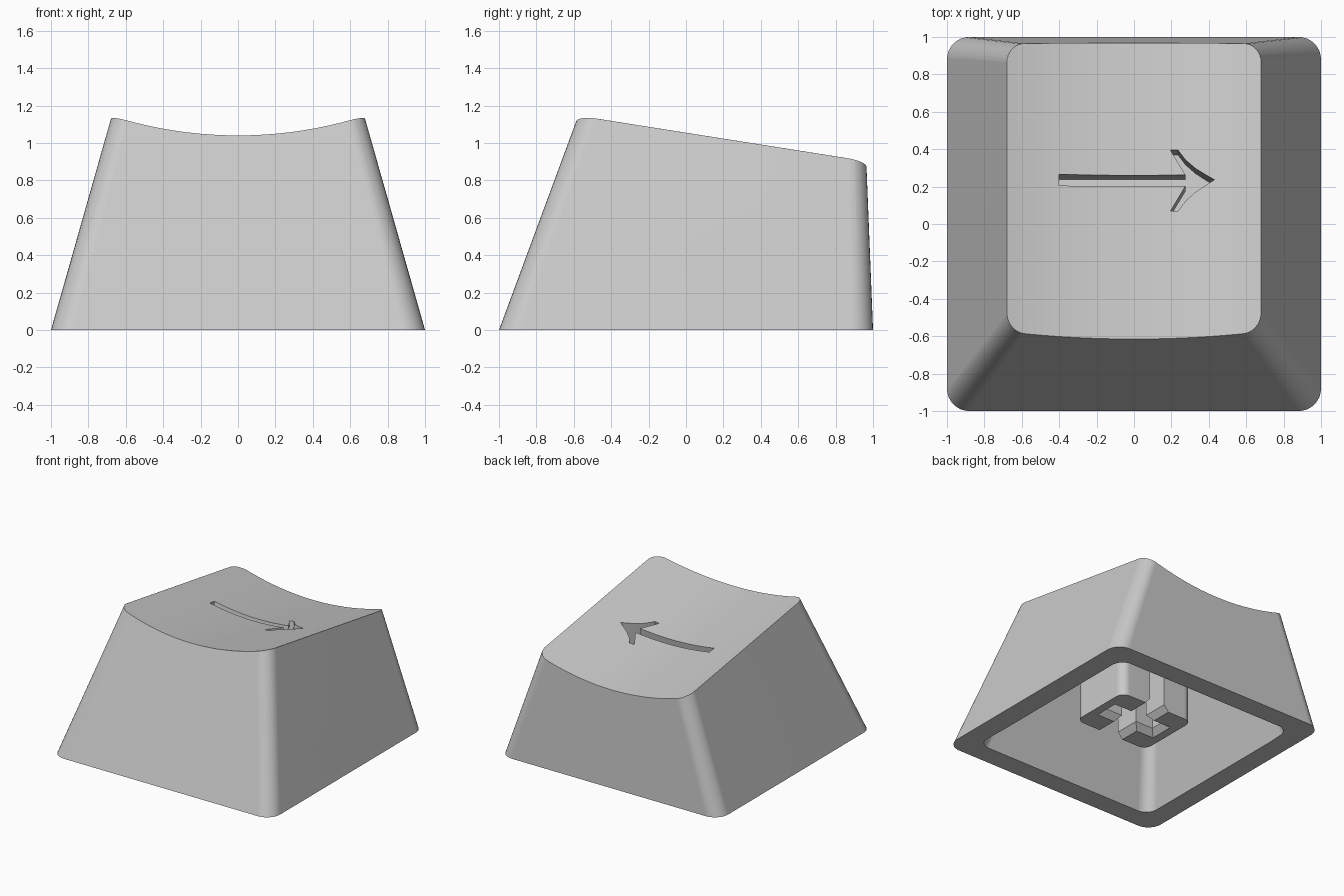
import bpy, bmesh
from math import sin, cos, pi, atan
from mathutils import Vector

cube = bpy.data.objects.get("Cube")
if cube:
    bpy.data.objects.remove(cube)

grey = bpy.data.materials.new("light_grey_plastic")
grey.use_nodes = True
tint = (0.59, 0.59, 0.59, 1)
grey.diffuse_color = tint
grey.node_tree.nodes["Principled BSDF"].inputs["Base Color"].default_value = tint

TILT = 0.158                                  # backward slope of the top
NORMAL = Vector((0, TILT, 1)).normalized()


def dish(y):
    """Height of the dished top along its centre line."""
    return 1.04 - TILT * (y + 0.612)


def rounded(x, y0, y1, r, z, tilt=0):
    """Rounded rectangle as a ring of points, optionally tilted back."""
    pts = []
    corners = [(x - r, y1 - r), (r - x, y1 - r), (r - x, y0 + r), (x - r, y0 + r)]
    for q, (cx, cy) in enumerate(corners):
        for i in range(9):
            a = (q + i / 8) * pi / 2
            px, py = cx + r * cos(a), cy + r * sin(a)
            pts.append((px, py, z - tilt * py))
    return pts


def shell(z, inset, r, tilt=0):
    """Body cross-section, on a plane of height z at y = 0 with the given tilt."""
    return rounded(1 - inset - 0.304 * z,
                   (-1 + inset + 0.37 * z) / (1 + 0.37 * tilt),
                   (1 - inset - 0.04 * z) / (1 - 0.04 * tilt), r, z, tilt)


def loft(name, low, high):
    """Solid between two rings with the same number of points."""
    bm = bmesh.new()
    a = [bm.verts.new(p) for p in low]
    b = [bm.verts.new(p) for p in high]
    bm.faces.new(a)
    bm.faces.new(b)
    for i in range(len(a)):
        j = (i + 1) % len(a)
        bm.faces.new((a[i], a[j], b[j], b[i]))
    bmesh.ops.recalc_face_normals(bm, faces=bm.faces)
    mesh = bpy.data.meshes.new(name)
    bm.to_mesh(mesh)
    bm.free()
    mesh.materials.append(grey)
    obj = bpy.data.objects.new(name, mesh)
    bpy.context.collection.objects.link(obj)
    return obj


def activate(obj):
    bpy.ops.object.select_all(action='DESELECT')
    obj.select_set(True)
    bpy.context.view_layer.objects.active = obj


def cut(obj, cutter):
    """Subtract the cutter and discard it."""
    cutter.hide_render = True
    activate(obj)
    mod = obj.modifiers.new("cut", 'BOOLEAN')
    mod.operation, mod.solver, mod.object = 'DIFFERENCE', 'EXACT', cutter
    bpy.ops.object.modifier_apply(modifier=mod.name)
    bpy.data.objects.remove(cutter)


def finish(obj):
    activate(obj)
    bpy.ops.object.shade_smooth_by_angle(angle=pi / 6)
    mod = obj.modifiers.new("even_shading", 'WEIGHTED_NORMAL')
    mod.keep_sharp = True


# Tapered body with a tilted top
body = loft("key_body", shell(0, 0, 0.12), shell(1.06, 0, 0.1, TILT))

# Cylindrical dish across the top
radius = 2.15
bpy.ops.mesh.primitive_cylinder_add(
    vertices=192, radius=radius, depth=6,
    location=Vector((0, -0.612, 1.04)) + NORMAL * radius,
    rotation=(-(pi / 2 + atan(TILT)), 0, 0))
scoop = bpy.context.object
scoop.name = "dish_cutter"
scoop.data.materials.append(grey)
cut(body, scoop)

# Hollow underside
cut(body, loft("cavity_cutter", shell(-0.1, 0.17, 0.1),
               shell(0.72, 0.17, 0.08, TILT)))

# Engraved arrow, cut square to the sloping top
half = [(-0.4, 0.03), (0.275, 0.03), (0.195, 0.163), (0.235, 0.163),
        (0.275, 0.11), (0.33, 0.062), (0.38, 0.03)]
outline = half + [(0.43, 0)] + [(x, -y) for x, y in reversed(half)]
base = [Vector((x, 0.23 + y, dish(0.23 + y))) for x, y in outline]
cut(body, loft("arrow_cutter", [p - NORMAL * 0.15 for p in base],
               [p + NORMAL * 0.2 for p in base]))
finish(body)

# Mounting stem with a cross-shaped socket; one slot runs right through
stem = loft("mounting_stem", rounded(0.34, -0.27, 0.27, 0.07, 0.14),
            rounded(0.34, -0.27, 0.27, 0.07, 0.75, TILT))


def slot_ring(w, d, z):
    return [(-w, -d, z), (w, -d, z), (w, d, z), (-w, d, z)]


for w, d in ((0.23, 0.06), (0.07, 0.4)):
    cut(stem, loft("slot_cutter", slot_ring(w, d, 0), slot_ring(w, d, 0.6)))
    # Chamfered lead-in at the mouth of the slot
    cut(stem, loft("chamfer_cutter", slot_ring(w + 0.05, d + 0.05, 0.13),
                   slot_ring(w, d, 0.19)))
finish(stem)
